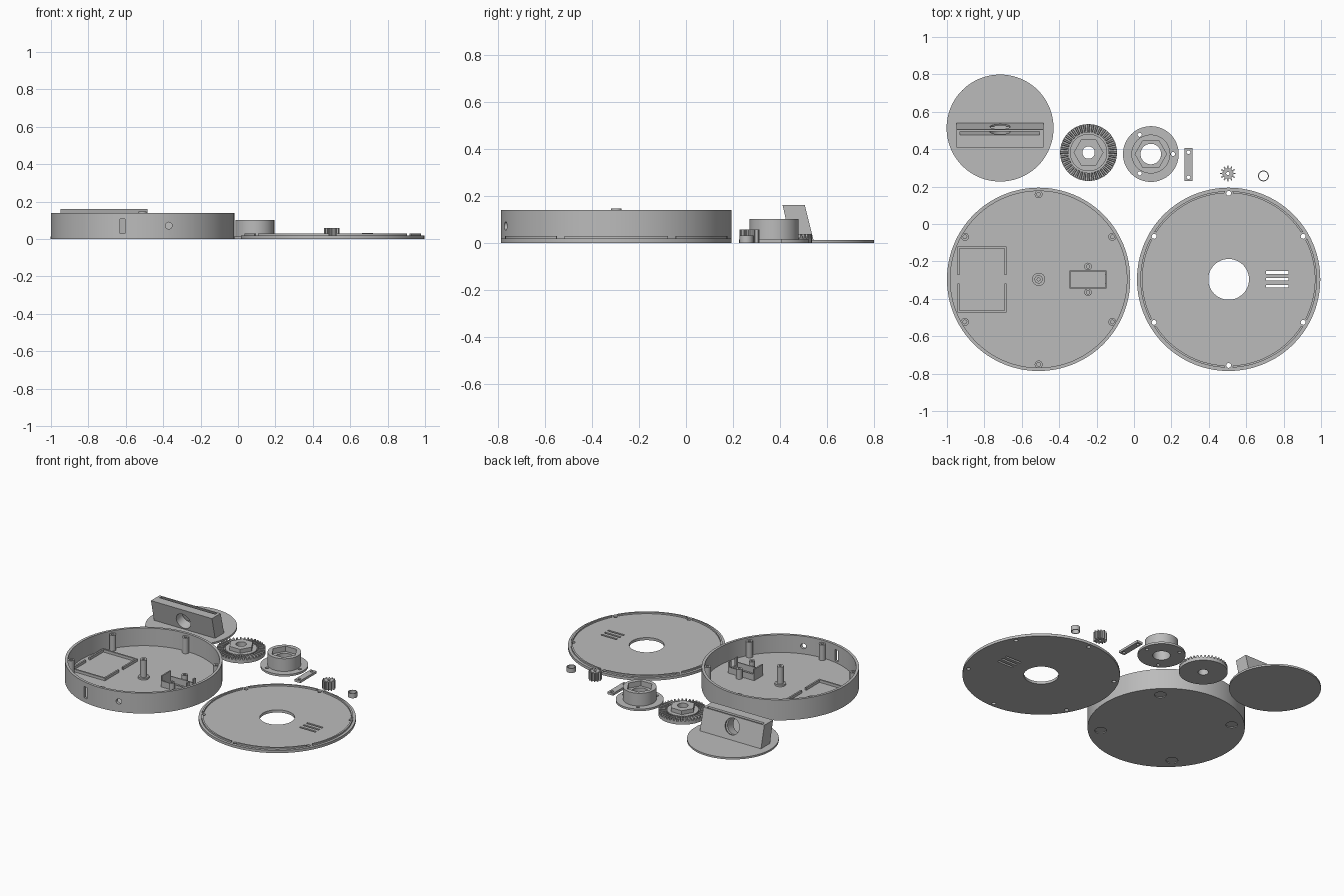
import bpy, bmesh, math
from mathutils import Matrix, Vector

if "Cube" in bpy.data.objects:
    bpy.data.objects.remove(bpy.data.objects["Cube"])

GREY = bpy.data.materials.new("plain grey")
GREY.diffuse_color = (0.5, 0.5, 0.5, 1)
GREY.use_nodes = True
GREY.node_tree.nodes["Principled BSDF"].inputs["Base Color"].default_value = GREY.diffuse_color


def finish(name, bm):
    bmesh.ops.recalc_face_normals(bm, faces=bm.faces[:])
    me = bpy.data.meshes.new(name)
    bm.to_mesh(me)
    bm.free()
    me.materials.append(GREY)
    ob = bpy.data.objects.new(name, me)
    bpy.context.collection.objects.link(ob)
    return ob


def prism(name, pts, z0, z1, at=(0, 0)):
    """Extrude a flat xy outline from z0 to z1."""
    bm = bmesh.new()
    lo = [bm.verts.new((x + at[0], y + at[1], z0)) for x, y in pts]
    hi = [bm.verts.new((x + at[0], y + at[1], z1)) for x, y in pts]
    bm.faces.new(lo)
    bm.faces.new(hi)
    for i in range(len(pts)):
        j = (i + 1) % len(pts)
        bm.faces.new((lo[i], lo[j], hi[j], hi[i]))
    return finish(name, bm)


def circle(r, n, turn=0.0):
    return [(r * math.cos(turn + math.tau * i / n), r * math.sin(turn + math.tau * i / n)) for i in range(n)]


def disc(name, r, z0, z1, at, n=48):
    return prism(name, circle(r, n), z0, z1, at)


def box(name, x0, x1, y0, y1, z0, z1):
    return prism(name, [(x0, y0), (x1, y0), (x1, y1), (x0, y1)], z0, z1)


def lathe(name, profile, at, n=48):
    """Spin a closed (radius, z) profile about a vertical axis."""
    bm = bmesh.new()
    rings = [[bm.verts.new((at[0] + x, at[1] + y, z)) for x, y in circle(r, n)] for r, z in profile]
    for k in range(len(rings)):
        a, b = rings[k], rings[(k + 1) % len(rings)]
        for i in range(n):
            j = (i + 1) % n
            bm.faces.new((a[i], a[j], b[j], b[i]))
    return finish(name, bm)


def tube(name, r, hole, z0, z1, at, n=24):
    return lathe(name, [(r, z0), (r, z1), (hole, z1), (hole, z0)], at, n)


def cut(ob, cutters):
    """Subtract cutters, bake the result and remove the cutters."""
    for c in cutters:
        m = ob.modifiers.new("cut", 'BOOLEAN')
        m.operation, m.solver, m.object = 'DIFFERENCE', 'EXACT', c
    deps = bpy.context.evaluated_depsgraph_get()
    me = bpy.data.meshes.new_from_object(ob.evaluated_get(deps))
    ob.modifiers.clear()
    ob.data = me
    for c in cutters:
        bpy.data.objects.remove(c)
    return ob


def polar(c, r, deg):
    return (c[0] + r * math.cos(math.radians(deg)), c[1] + r * math.sin(math.radians(deg)))


R = 0.49
BASE, LID = (-0.51, -0.296), (0.506, -0.296)
HEX = range(30, 390, 60)

# --- round housing: floor, wall, foot recesses, side openings
housing = disc("housing", R, 0, 0.14, BASE, 128)
cutters = [disc("cutter", 0.472, 0.018, 0.2, BASE, 128)]
cutters += [disc("cutter", 0.037, -0.05, 0.006, polar(BASE, 0.41, a), 32) for a in range(45, 360, 90)]
cutters.append(box("cutter", -0.63, -0.603, -0.85, -0.7, 0.03, 0.108))
jack = disc("cutter", 0.018, -0.05, 0.05, (0, 0), 24)
jack.data.transform(Matrix.Translation((-0.37, -0.77, 0.072)) @ Matrix.Rotation(math.pi / 2, 4, 'X'))
cutters.append(jack)
cut(housing, cutters)

# --- housing posts
for a in HEX:
    tube("screw_post", 0.021, 0.01, 0.017, 0.125, polar(BASE, 0.455, a))
lathe("centre_post", [(0.035, 0.017), (0.035, 0.03), (0.022, 0.03), (0.022, 0.147), (0.008, 0.147), (0.008, 0.017)],
      BASE, 32)

# --- low battery frame made of two facing brackets
T = 0.011
for s in (1, -1):
    ys = sorted((BASE[1] + s * 0.022, BASE[1] + s * 0.177))
    box("battery_frame_left", -0.944, -0.944 + T, *ys, 0.017, 0.036)
    box("battery_frame_right", -0.681 - T, -0.681, *ys, 0.017, 0.036)
    ye = sorted((BASE[1] + s * 0.177, BASE[1] + s * (0.177 - T)))
    box("battery_frame_end", -0.944 + T, -0.681 - T, *ye, 0.017, 0.036)

# --- motor holder: tall end walls, lower sides, screw posts
box("motor_wall_inner", -0.345, -0.336, -0.344, -0.248, 0.017, 0.095)
for s in (1, -1):
    ys = sorted((BASE[1] + s * 0.022, BASE[1] + s * 0.048))
    box("motor_wall_outer", -0.156, -0.147, *ys, 0.017, 0.095)
    ys = sorted((BASE[1] + s * 0.041, BASE[1] + s * 0.048))
    box("motor_wall_side", -0.336, -0.156, *ys, 0.017, 0.06)
    tube("motor_post", 0.02, 0.009, 0.017, 0.085, (-0.246, BASE[1] + s * 0.069))
box("motor_sill", -0.156, -0.147, -0.32, -0.27, 0.017, 0.045)

# --- lid with centre opening, vents, screw holes and notched lip
lid = disc("lid", R, 0, 0.018, LID, 128)
cutters = [disc("cutter", 0.109, -0.1, 0.1, LID, 64)]
cutters += [disc("cutter", 0.013, -0.1, 0.1, polar(LID, 0.46, a), 20) for a in HEX]
cutters += [box("cutter", 0.705, 0.825, LID[1] + d - 0.007, LID[1] + d + 0.007, -0.1, 0.1) for d in (-0.037, 0, 0.037)]
cut(lid, cutters)
lip = tube("lid_lip", 0.472, 0.461, 0.017, 0.029, LID, 128)
cut(lip, [disc("cutter", 0.024, 0, 0.1, polar(LID, 0.458, a), 20) for a in HEX])

# --- phone-style stand: disc foot and leaning block with slot and round hole
FOOT = (-0.716, 0.513)
disc("stand_foot", 0.286, 0, 0.013, FOOT, 96)


def leaning(name, x0, x1, yz):
    bm = bmesh.new()
    a = [bm.verts.new((x0, y, z)) for y, z in yz]
    f = bm.faces.new(a)
    ext = bmesh.ops.extrude_face_region(bm, geom=[f], use_keep_orig=True)
    bmesh.ops.translate(bm, vec=(x1 - x0, 0, 0), verts=[v for v in ext["geom"] if isinstance(v, bmesh.types.BMVert)])
    return finish(name, bm)


block = leaning("stand_block", -0.949, -0.485, [(0.445, 0.006), (0.543, 0.006), (0.504, 0.161), (0.41, 0.161)])
slot = leaning("cutter", -0.929, -0.505, [(0.508, 0.03), (0.528, 0.03), (0.488, 0.19), (0.468, 0.19)])
hole = disc("cutter", 0.054, -0.2, 0.2, (0, 0), 40)
lean = Vector((0, 1, 0.25)).to_track_quat('Z', 'Y').to_matrix().to_4x4()
hole.data.transform(Matrix.Translation((FOOT[0], 0.475, 0.085)) @ lean)
cut(block, [slot, hole])

# --- crown gear: ring plate, radial teeth, hexagonal hub
GEAR = (-0.243, 0.382)
tube("crown_gear_plate", 0.152, 0.033, 0, 0.022, GEAR, 64)
tube("crown_gear_collar", 0.1, 0.033, 0.021, 0.035, GEAR, 48)
cut(prism("crown_gear_hub", circle(0.08, 6), 0.034, 0.062, GEAR), [disc("cutter", 0.033, 0, 0.1, GEAR)])
bm = bmesh.new()
N = 40
for i in range(N):
    rows = []
    for r in (0.108, 0.152):
        w = math.pi / N * 0.62 * r
        rows.append([bm.verts.new(Matrix.Rotation(math.tau * i / N, 3, 'Z') @ Vector((r, y, z)) + Vector((*GEAR, 0)))
                     for y, z in ((-w, 0.02), (w, 0.02), (w * 0.55, 0.038), (-w * 0.55, 0.038))])
    bm.faces.new(rows[0])
    bm.faces.new(rows[1])
    for k in range(4):
        m = (k + 1) % 4
        bm.faces.new((rows[0][k], rows[0][m], rows[1][m], rows[1][k]))
finish("crown_gear_teeth", bm)

# --- flanged hub with hexagonal socket
HUB = (0.09, 0.374)
flange = tube("hub_flange", 0.149, 0.055, 0, 0.014, HUB, 64)
cut(flange, [disc("cutter", 0.011, -0.1, 0.1, polar(HUB, 0.119, a), 20) for a in (0, 120, 240)])
hub = disc("hub_cup", 0.104, 0.013, 0.101, HUB, 64)
cut(hub, [prism("cutter", circle(0.084, 6), 0.065, 0.2, HUB), disc("cutter", 0.055, -0.1, 0.2, HUB, 48)])

# --- small strap with two holes
strap = box("strap", 0.27, 0.313, 0.229, 0.405, 0, 0.016)
cut(strap, [disc("cutter", 0.01, -0.1, 0.1, (0.2915, y), 20) for y in (0.25, 0.384)])

# --- pinion and spacer ring
outline = []
for i in range(12):
    for r, d in ((0.028, -0.3), (0.042, -0.13), (0.042, 0.13), (0.028, 0.3)):
        outline.append(polar((0, 0), r, (i + d) * 30))
cut(prism("pinion", outline, 0, 0.058, (0.502, 0.27)), [disc("cutter", 0.009, -0.1, 0.1, (0.502, 0.27), 20)])
tube("spacer_ring", 0.029, 0.024, 0, 0.032, (0.692, 0.257), 32)

# --- smooth round walls, keep edges sharp
for ob in bpy.context.scene.objects:
    ob.data.shade_smooth()
    ob.data.set_sharp_from_angle(angle=math.radians(30))
